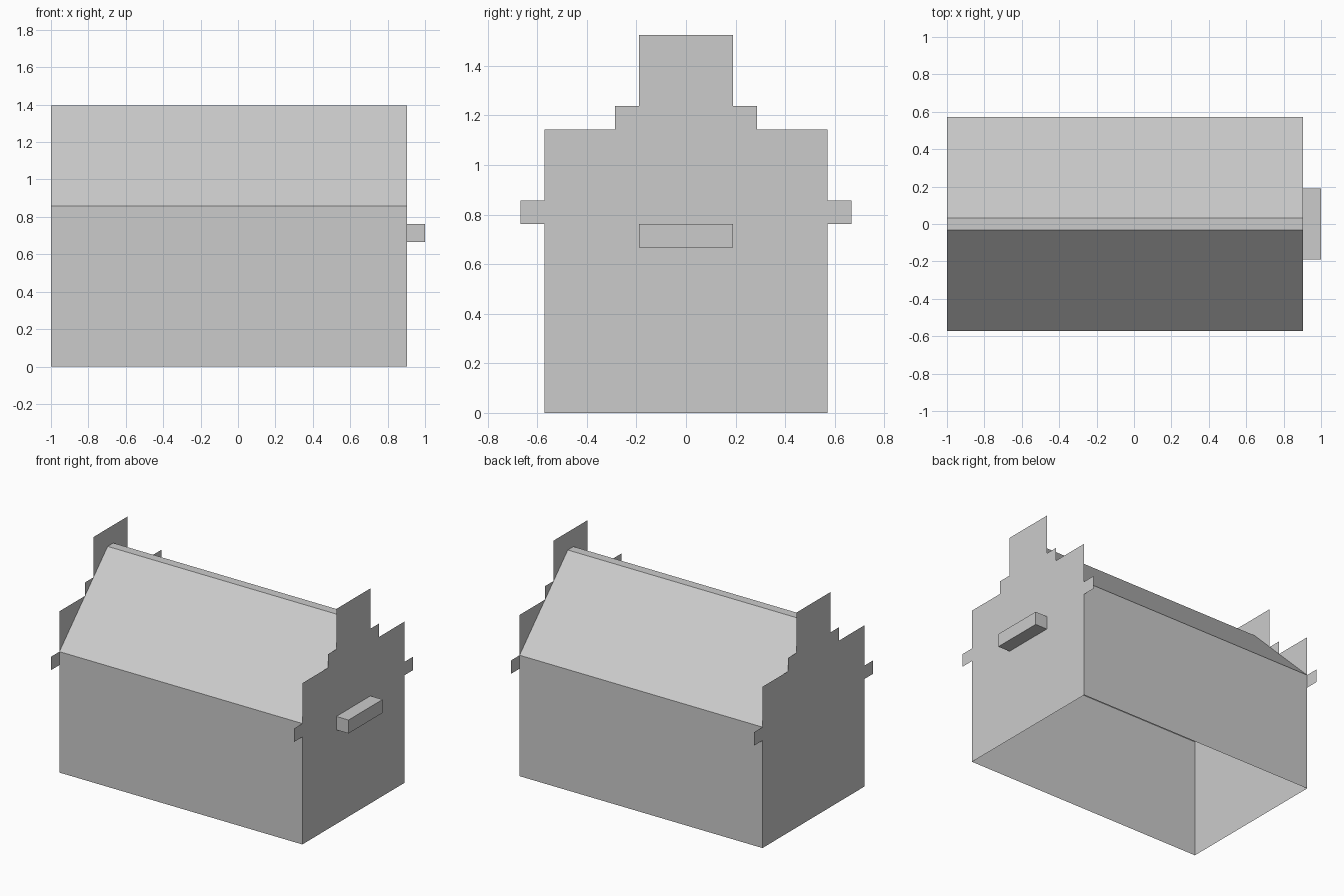
import bpy
import bmesh
from mathutils import Vector

if "Cube" in bpy.data.objects:
    bpy.data.objects.remove(bpy.data.objects["Cube"], do_unlink=True)

U = 2 / 21                     # building module
X0, X1 = -1.0, -1.0 + 20 * U   # the two gable ends
HALF, EAVE = 6 * U, 9 * U      # half depth and eave height
RIDGE = U / 3                  # half width of the flat ridge
TOP = EAVE + HALF - RIDGE      # slopes rise at 45 degrees

grey = bpy.data.materials.new("light grey")
grey.use_nodes = True
colour = (0.6, 0.6, 0.6, 1)
grey.diffuse_color = colour
grey.node_tree.nodes["Principled BSDF"].inputs["Base Color"].default_value = colour


def add_object(name, bm):
    mesh = bpy.data.meshes.new(name)
    bm.to_mesh(mesh)
    bm.free()
    mesh.materials.append(grey)
    obj = bpy.data.objects.new(name, mesh)
    bpy.context.collection.objects.link(obj)
    return obj


def sheet(name, points):
    bm = bmesh.new()
    bm.faces.new([bm.verts.new(p) for p in points])
    return add_object(name, bm)


def long_panel(name, a, b):
    """Thin panel along x between two (y, z) edges."""
    return sheet(name, [(X0, *a), (X1, *a), (X1, *b), (X0, *b)])


# Walls and roof, open underneath
long_panel("front_wall", (-HALF, 0), (-HALF, EAVE))
long_panel("front_roof_slope", (-HALF, EAVE), (-RIDGE, TOP))
long_panel("roof_ridge", (-RIDGE, TOP), (RIDGE, TOP))
long_panel("back_roof_slope", (RIDGE, TOP), (HALF, EAVE))
long_panel("back_wall", (HALF, EAVE), (HALF, 0))

# Stepped gables with a small tab on each side
half_profile = [(6, 0), (6, 8), (7, 8), (7, 9), (6, 9), (6, 12),
                (3, 12), (3, 13), (2, 13), (2, 16)]
profile = half_profile + [(-y, z) for y, z in reversed(half_profile)]
sheet("right_gable", [(X1, y * U, z * U) for y, z in profile])
sheet("left_gable", [(X0, y * U, z * U) for y, z in reversed(profile)])

# Ledge on one gable, open where it meets the wall
bm = bmesh.new()
bmesh.ops.create_cube(bm, size=1)
bmesh.ops.scale(bm, vec=Vector((1 - X1, 4 * U, U)), verts=bm.verts)
bmesh.ops.translate(bm, vec=Vector(((X1 + 1) / 2, 0, 7.5 * U)), verts=bm.verts)
bm.normal_update()
bmesh.ops.delete(bm, geom=[f for f in bm.faces if f.normal.x < -0.5],
                 context="FACES_ONLY")
add_object("gable_ledge", bm)
